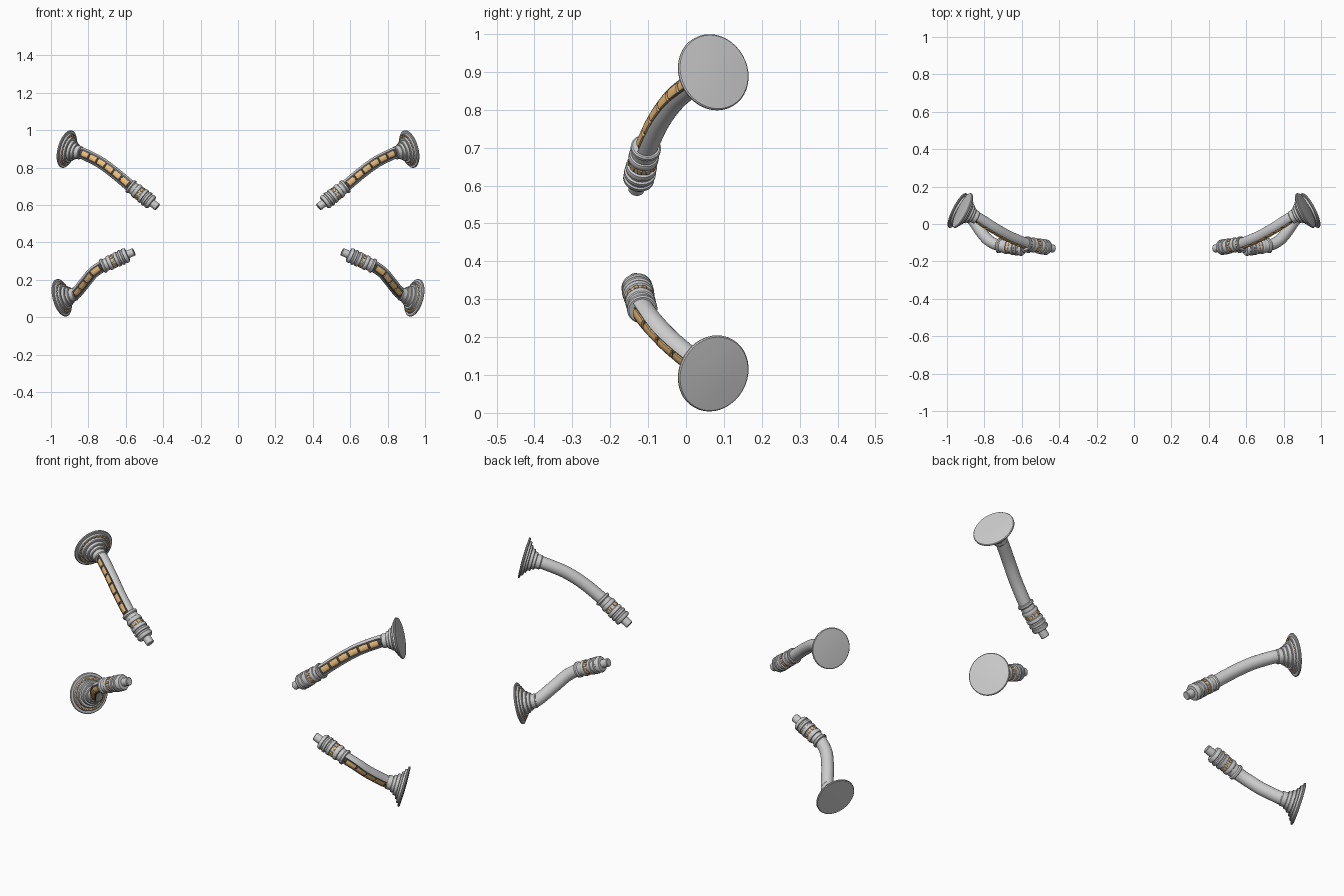
import bpy, bmesh, math
from mathutils import Vector, Matrix

if "Cube" in bpy.data.objects:
    bpy.data.objects.remove(bpy.data.objects["Cube"])


def material(name, col):
    m = bpy.data.materials.new(name)
    m.diffuse_color = col
    m.use_nodes = True
    m.node_tree.nodes["Principled BSDF"].inputs["Base Color"].default_value = m.diffuse_color
    return m


AMBER = material("amber", (0.85, 0.52, 0.2, 1))
DARK = material("dark", (0.08, 0.08, 0.08, 1))


def finish(name, bm, mat=None, bevel=0):
    bmesh.ops.recalc_face_normals(bm, faces=bm.faces)
    me = bpy.data.meshes.new(name)
    bm.to_mesh(me)
    bm.free()
    ob = bpy.data.objects.new(name, me)
    bpy.context.collection.objects.link(ob)
    if mat:
        me.materials.append(mat)
    bpy.context.view_layer.objects.active = ob
    ob.select_set(True)
    bpy.ops.object.shade_smooth_by_angle(angle=math.radians(35))
    ob.select_set(False)
    if bevel:
        b = ob.modifiers.new("bevel", 'BEVEL')
        b.width, b.segments = bevel, 2
    ob.modifiers.new("mirror", 'MIRROR').use_mirror_merge = False
    return ob


def spline(pts, steps=12):
    """Catmull-Rom through the points"""
    p = [Vector(q) for q in pts]
    p = [2 * p[0] - p[1]] + p + [2 * p[-1] - p[-2]]
    out = []
    for i in range(1, len(p) - 2):
        a, b, c, d = p[i - 1:i + 3]
        for k in range(steps):
            t = k / steps
            out.append(0.5 * (2 * b + (c - a) * t + (2 * a - 5 * b + 4 * c - d) * t * t
                              + (3 * b - a - 3 * c + d) * t ** 3))
    return out + [p[-2]]


def sweep(bm, path, section, i0, i1):
    """Sweep (angle, radius) points along path; angle 0 faces the front"""
    rings = []
    for i in range(i0, i1 + 1):
        t = (path[min(i + 1, len(path) - 1)] - path[max(i - 1, 0)]).normalized()
        f = Vector((0, -1, 0))
        f = (f - t * f.dot(t)).normalized()
        s = t.cross(f)
        rings.append([bm.verts.new(path[i] + r * (f * math.cos(a) + s * math.sin(a)))
                      for a, r in section])
    n = len(section)
    for r0, r1 in zip(rings, rings[1:]):
        for j in range(n):
            k = (j + 1) % n
            bm.faces.new((r0[j], r0[k], r1[k], r1[j]))
    bm.faces.new(rings[0])
    bm.faces.new(rings[-1])


def placed(origin, axis):
    return Matrix.Translation(origin) @ axis.to_track_quat('Z', 'Y').to_matrix().to_4x4()


def lathe(name, profile, mtx):
    bm = bmesh.new()
    vs = [bm.verts.new((r, 0, h)) for r, h in profile]
    es = [bm.edges.new(e) for e in zip(vs, vs[1:])]
    bmesh.ops.spin(bm, geom=vs + es, axis=(0, 0, 1), cent=(0, 0, 0),
                   angle=2 * math.pi, steps=40)
    bmesh.ops.remove_doubles(bm, verts=bm.verts, dist=1e-5)
    bm.transform(mtx)
    return finish(name, bm)


def studs(name, mtx, count, r, h, size):
    bm = bmesh.new()
    for i in range(count):
        m = (mtx @ Matrix.Rotation(2 * math.pi * i / count, 4, 'Z')
             @ Matrix.Translation((r, 0, h)) @ Matrix.Diagonal((*size, 1)))
        bmesh.ops.create_cube(bm, size=1, matrix=m)
    finish(name, bm, AMBER, 0.001)


FLANGE = [(0, -.004), (.05, -.003), (.1, 0), (.103, .003), (.103, .007), (.1, .01),
          (.088, .011), (.086, .02), (.082, .022), (.082, .017), (.071, .017), (.07, .03),
          (.066, .033), (.056, .033), (.055, .047), (.052, .05), (.045, .05), (.044, .063),
          (.041, .066), (.036, .066), (.036, .088), (.033, .092), (0, .092)]
CUFF = [(0, 0), (.036, 0), (.04, .003), (.04, .012), (.036, .016), (.034, .018), (.034, .036),
        (.038, .038), (.04, .042), (.04, .054), (.038, .057), (.034, .058), (.034, .08),
        (.04, .082), (.041, .085), (.041, .097), (.037, .1), (.037, .107), (.042, .11),
        (.042, .12), (.037, .123), (.037, .13), (.041, .133), (.041, .142), (.036, .15),
        (.021, .152), (.021, .187), (.018, .19), (0, .19)]

# tube section with a recessed front channel, and the panel section inside it
W = math.radians(42)
R, FLOOR = .031, .022
TUBE = [(W + (2 * math.pi - 2 * W) * i / 24, R) for i in range(25)]
TUBE += [(-W * .92 + 1.84 * W * i / 6, FLOOR) for i in range(7)]
P = math.radians(30)
PANEL = [(-P + 2 * P * i / 6, .0295) for i in range(7)] + [(P - P * i, .019) for i in range(3)]


def arm(tag, disc, normal, points, tip, panels):
    disc, normal, tip = Vector(disc), Vector(normal).normalized(), Vector(tip)
    # wall flange
    m = placed(disc, -normal)
    lathe(tag + "_flange", FLANGE, m)
    studs(tag + "_flange_studs", m, 22, .0765, .018, (.008, .015, .008))
    # curved tube
    start = Vector(points[-1])
    axis = (tip - start).normalized()
    path = spline([disc - normal * .075] + points + [start + axis * .02])
    bm = bmesh.new()
    sweep(bm, path, TUBE, 0, len(path) - 1)
    ob = finish(tag + "_tube", bm)
    ob.data.materials.append(None)
    ob.data.materials.append(DARK)
    for f in ob.data.polygons:
        ids = [v % len(TUBE) for v in f.vertices]
        if len(ids) == 4 and max(ids) > 24 and min(ids) >= 24:
            f.material_index = 1
    # amber panels in the channel
    bm = bmesh.new()
    fine = spline(path, 6)
    lens = [0]
    for a, b in zip(fine, fine[1:]):
        lens.append(lens[-1] + (b - a).length)
    lo, hi = .03, lens[-1] - .024
    pitch = (hi - lo) / panels
    for k in range(panels):
        a, b = lo + pitch * k + .004, lo + pitch * (k + 1) - .004
        idx = [i for i, d in enumerate(lens) if a <= d <= b]
        sweep(bm, fine, PANEL, idx[0], idx[-1])
    finish(tag + "_panels", bm, AMBER)
    # ringed cuff and narrow end pin
    m = placed(start, axis)
    lathe(tag + "_cuff", CUFF, m)
    studs(tag + "_cuff_studs", m, 10, .034, .069, (.008, .012, .014))


arm("upper_arm", (.92, .074, .9), (.866, .44, .24),
    [(.825, .026, .873), (.74, -.028, .83), (.66, -.072, .772), (.578, -.105, .703)],
    (.43, -.132, .588), 6)
arm("lower_arm", (.947, .074, .103), (.866, .44, -.24),
    [(.862, .024, .132), (.815, -.045, .19), (.775, -.09, .238), (.727, -.115, .272)],
    (.56, -.134, .349), 4)
